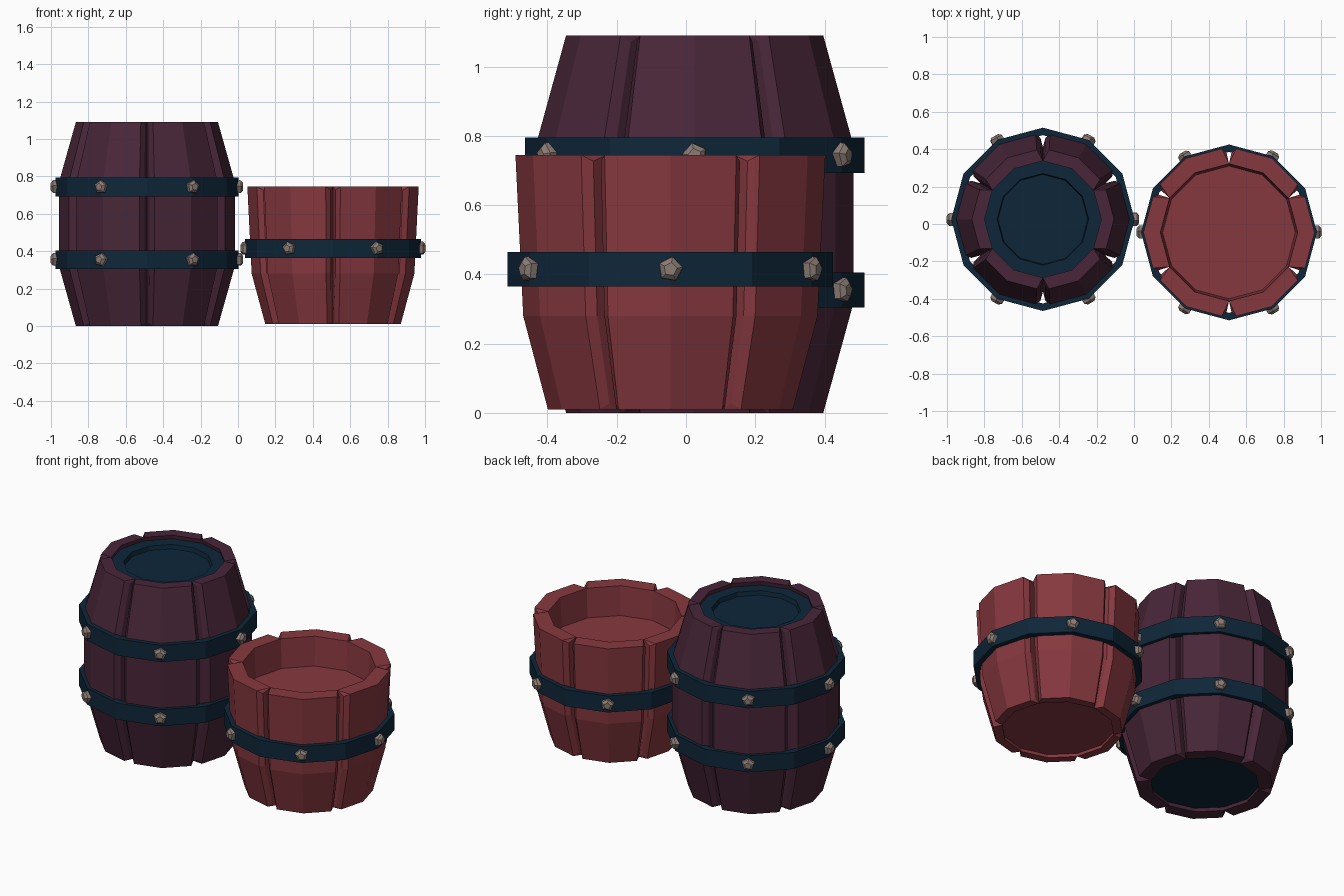
import bpy, bmesh, math, random
from mathutils import Matrix, Vector

if "Cube" in bpy.data.objects:
    bpy.data.objects.remove(bpy.data.objects["Cube"])

random.seed(4)


def material(name, rgb):
    lin = [(c / 255 / 12.92) if c / 255 <= 0.04045 else ((c / 255 + 0.055) / 1.055) ** 2.4 for c in rgb]
    m = bpy.data.materials.new(name)
    m.diffuse_color = (*lin, 1)
    m.use_nodes = True
    m.node_tree.nodes["Principled BSDF"].inputs["Base Color"].default_value = m.diffuse_color
    return m


PURPLE = material("dark_purple_wood", (72, 38, 56))
RED = material("red_wood", (134, 56, 63))
NAVY = material("navy_metal", (14, 38, 57))
STONE = material("grey_brown_rivet", (140, 124, 116))


def finish(bm, name, mat):
    bmesh.ops.recalc_face_normals(bm, faces=bm.faces)
    me = bpy.data.meshes.new(name)
    bm.to_mesh(me)
    bm.free()
    me.materials.append(mat)
    ob = bpy.data.objects.new(name, me)
    bpy.context.collection.objects.link(ob)
    return ob


def polar(c, r, deg, z):
    a = math.radians(deg)
    return (c[0] + r * math.cos(a), c[1] + r * math.sin(a), z)


def bridge(bm, a, b):
    n = len(a)
    for i in range(n):
        j = (i + 1) % n
        bm.faces.new((a[i], a[j], b[j], b[i]))


# Six staves with chamfered edges, lofted through (z, outer r, inner r) sections
def staves(name, c, sections, mat):
    bm = bmesh.new()
    last = len(sections) - 1
    for k in range(6):
        rings = []
        for i, (z, r, rin) in enumerate(sections):
            dz = 0.018 if i == 0 else -0.018 if i == last else 0
            pts = [(-30, rin, 0), (-28.3, r * 0.925, dz), (-25, r * 0.981, 0), (0, r, 0),
                   (25, r * 0.981, 0), (28.3, r * 0.925, dz), (30, rin, 0), (0, rin, 0)]
            rings.append([bm.verts.new(polar(c, q, 60 * k + a, z + d)) for a, q, d in pts])
        for a, b in zip(rings, rings[1:]):
            bridge(bm, a, b)
        # end caps split down the middle of the stave
        for ring in (rings[0], rings[-1]):
            v = ring
            bm.faces.new((v[0], v[2], v[3], v[7]))
            bm.faces.new((v[0], v[1], v[2]))
            bm.faces.new((v[7], v[3], v[4], v[6]))
            bm.faces.new((v[6], v[4], v[5]))
    return finish(bm, name, mat)


# Twelve-sided lathe; an open profile is capped, a closed one becomes a ring
def lathe(name, c, profile, mat, closed=False):
    bm = bmesh.new()
    rings = [[bm.verts.new(polar(c, r, 30 * i, z)) for i in range(12)] for r, z in profile]
    for a, b in zip(rings, rings[1:]):
        bridge(bm, a, b)
    if closed:
        bridge(bm, rings[-1], rings[0])
    else:
        bm.faces.new(rings[0])
        bm.faces.new(rings[-1])
    return finish(bm, name, mat)


# Hoop band with six faceted rivets
def hoop(name, c, R, z0, z1):
    t = 0.04
    lathe(name, c, [(R, z0), (R, z1), (R - t, z1), (R - t, z0)], NAVY, closed=True)
    bm = bmesh.new()
    zc = (z0 + z1) / 2
    for k in range(6):
        a = math.radians(60 * k)
        out = Vector((math.cos(a), math.sin(a), 0))
        side = Vector((-math.sin(a), math.cos(a), 0))
        spin = random.uniform(-0.25, 0.25)
        rings = []
        for d, r in ((-0.02, 0.038), (0.012, 0.036), (0.025, 0.02)):
            ring = []
            for i in range(5):
                b = math.pi / 2 + spin + i * math.tau / 5
                p = Vector((c[0], c[1], zc)) + out * (R + d) + side * r * math.cos(b)
                p.z += r * math.sin(b)
                ring.append(bm.verts.new(p))
            rings.append(ring)
        for p, q in zip(rings, rings[1:]):
            bridge(bm, p, q)
        bm.faces.new(rings[0])
        bm.faces.new(rings[-1])
    finish(bm, name + "_rivets", STONE)


# Tall closed barrel
B = (-0.487, 0.025)
staves("barrel_staves", B, [(0, 0.38, 0.30), (0.32, 0.47, 0.385), (0.77, 0.47, 0.385), (1.09, 0.38, 0.312)], PURPLE)
lathe("barrel_lid", B, [(0.322, 1.02), (0.318, 1.065), (0.245, 1.065), (0.24, 1.04)], NAVY)
lathe("barrel_base", B, [(0.307, 0.025), (0.315, 0.055)], NAVY)
hoop("barrel_lower_hoop", B, 0.49, 0.305, 0.405)
hoop("barrel_upper_hoop", B, 0.49, 0.693, 0.795)

# Short open tub
T = (0.508, -0.045)
staves("tub_staves", T, [(0.01, 0.362, 0.31), (0.28, 0.435, 0.335), (0.745, 0.458, 0.367)], RED)
lathe("tub_floor", T, [(0.353, 0.535), (0.357, 0.57)], RED)
lathe("tub_base", T, [(0.313, 0.03), (0.317, 0.06)], RED)
hoop("tub_hoop", T, 0.47, 0.365, 0.465)
